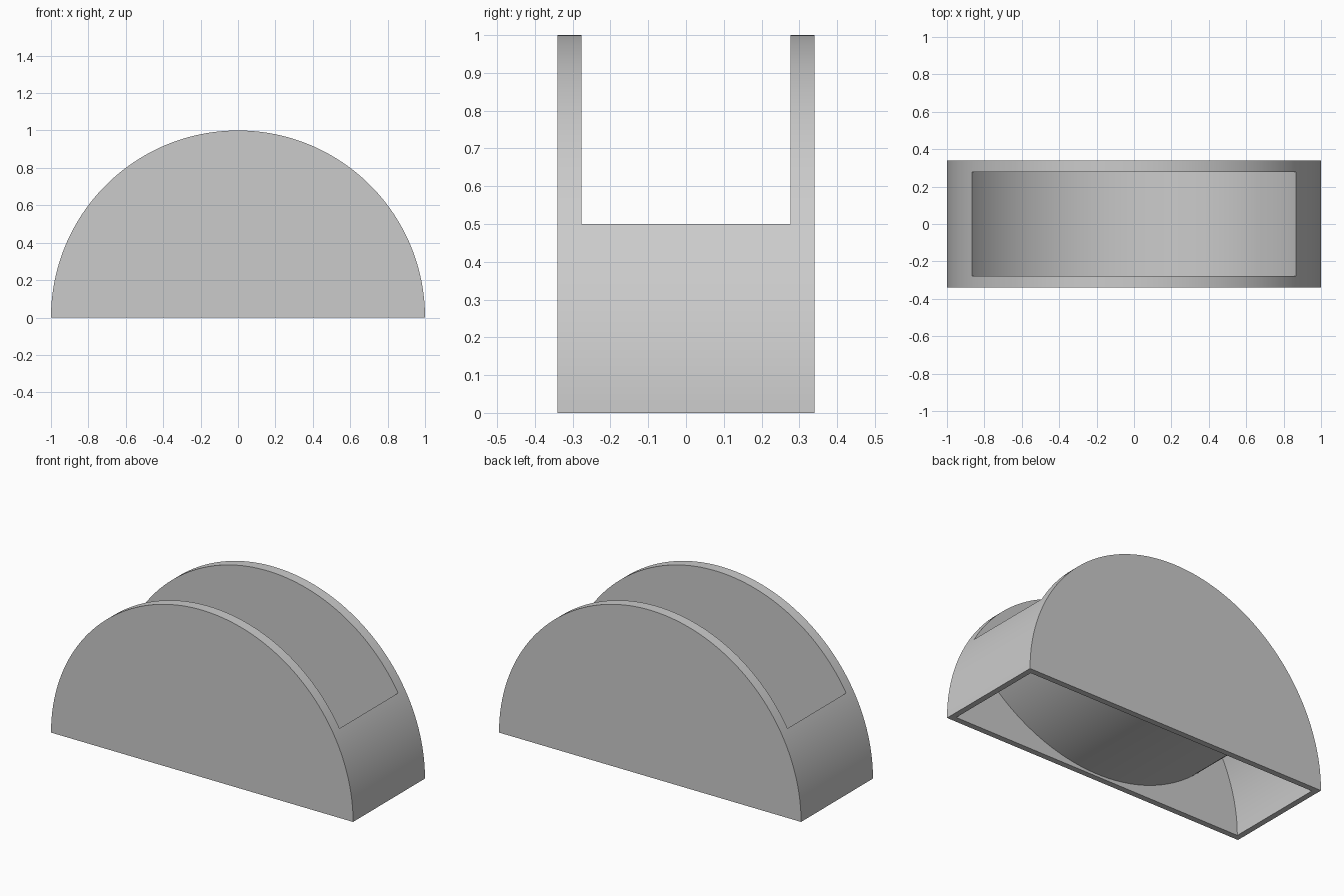
import bpy
import bmesh
from math import sin, cos, sqrt, atan2, pi, radians

default_cube = bpy.data.objects.get("Cube")
if default_cube:
    bpy.data.objects.remove(default_cube, do_unlink=True)

HALF_DEPTH = 0.34      # outer half depth
SLOT_HALF = 0.277      # half depth of the cradle between the panels
CAVITY_HALF = 0.305    # half depth of the hollow underneath
CAVITY_R = 0.966
TROUGH_R, TROUGH_Z = 1.033, 1.063
FLOOR_R = TROUGH_R + 0.015

grey = bpy.data.materials.new("plain_grey")
grey.use_nodes = True
grey.diffuse_color = (0.6, 0.6, 0.6, 1)
grey.node_tree.nodes["Principled BSDF"].inputs["Base Color"].default_value = (0.6, 0.6, 0.6, 1)


def arc(radius, start, end, steps, z=0.0):
    """Points of an arc in the xz plane."""
    angles = [start + (end - start) * i / steps for i in range(steps + 1)]
    return [(radius * cos(a), z + radius * sin(a)) for a in angles]


def extrude_profile(name, profile, half_depth):
    """Prism of an xz outline, centred on y = 0."""
    bm = bmesh.new()
    face = bm.faces.new([bm.verts.new((x, -half_depth, z)) for x, z in profile])
    grown = bmesh.ops.extrude_face_region(bm, geom=[face])["geom"]
    verts = [v for v in grown if isinstance(v, bmesh.types.BMVert)]
    bmesh.ops.translate(bm, verts=verts, vec=(0, 2 * half_depth, 0))
    bmesh.ops.recalc_face_normals(bm, faces=bm.faces)
    mesh = bpy.data.meshes.new(name)
    bm.to_mesh(mesh)
    bm.free()
    obj = bpy.data.objects.new(name, mesh)
    bpy.context.collection.objects.link(obj)
    mesh.materials.append(grey)
    return obj


def cut(target, cutter):
    """Subtract the cutter and remove it."""
    cutter.hide_render = True
    mod = target.modifiers.new("cut", "BOOLEAN")
    mod.operation = "DIFFERENCE"
    mod.solver = "EXACT"
    mod.object = cutter
    bpy.context.view_layer.objects.active = target
    bpy.ops.object.modifier_apply(modifier=mod.name)
    bpy.data.objects.remove(cutter, do_unlink=True)


# Half-round body
holder = extrude_profile("half_round_holder", arc(1, 0, pi, 96), HALF_DEPTH)

# Concave cradle between the two side panels
cradle = arc(TROUGH_R, 0, 2 * pi, 192, TROUGH_Z)[:-1]
cut(holder, extrude_profile("cradle_cutter", cradle, SLOT_HALF))

# Hollow underside, bounded by the end walls and the cradle floor
meet_z = (CAVITY_R**2 - FLOOR_R**2 + TROUGH_Z**2) / (2 * TROUGH_Z)
meet_x = sqrt(CAVITY_R**2 - meet_z**2)
end_angle = atan2(meet_z, meet_x)
floor_angle = atan2(meet_z - TROUGH_Z, meet_x)
cavity = [(CAVITY_R, -0.1)]
cavity += arc(CAVITY_R, 0, end_angle, 16)
cavity += arc(FLOOR_R, floor_angle, -pi - floor_angle, 64, TROUGH_Z)[1:-1]
cavity += arc(CAVITY_R, pi - end_angle, pi, 16)
cavity += [(-CAVITY_R, -0.1)]
cut(holder, extrude_profile("cavity_cutter", cavity, CAVITY_HALF))

# Smooth curves with crisp rims
bpy.ops.object.select_all(action="DESELECT")
holder.select_set(True)
bpy.context.view_layer.objects.active = holder
bpy.ops.object.shade_smooth_by_angle(angle=radians(30))
